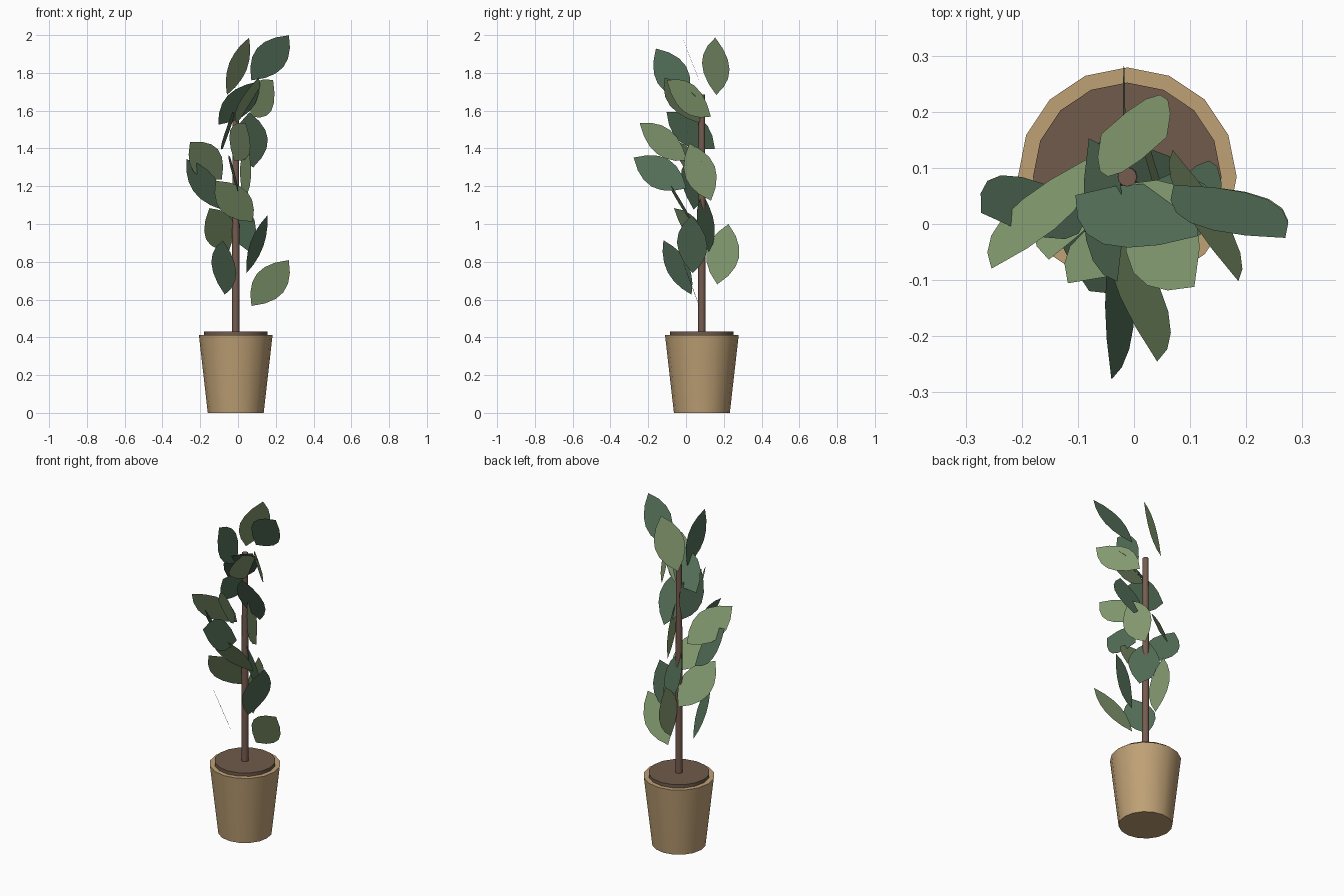
import bpy
import math
from mathutils import Vector

start_cube = bpy.data.objects.get("Cube")
if start_cube:
    bpy.data.objects.remove(start_cube, do_unlink=True)


def make_material(name, rgb):
    mat = bpy.data.materials.new(name)
    mat.use_nodes = True
    colour = (*rgb, 1)
    mat.diffuse_color = colour
    mat.node_tree.nodes["Principled BSDF"].inputs["Base Color"].default_value = colour
    return mat


clay = make_material("tan clay", (.52, .355, .18))
earth = make_material("brown soil", (.16, .105, .07))
bark = make_material("brown bark", (.18, .107, .078))
light_green = make_material("light leaf green", (.24, .34, .17))
dark_green = make_material("dark leaf green", (.09, .163, .1))

# Shared axis of pot, soil and stem
AXIS_X, AXIS_Y = -.012, .084


def add_round(name, sides, low_radius, high_radius, bottom, top, mat):
    """Upright smooth-sided cone frustum on the plant axis."""
    bpy.ops.mesh.primitive_cone_add(
        vertices=sides, radius1=low_radius, radius2=high_radius,
        depth=top - bottom, location=(AXIS_X, AXIS_Y, (bottom + top) / 2))
    obj = bpy.context.object
    obj.name = name
    obj.data.materials.append(mat)
    bpy.ops.object.shade_smooth_by_angle(angle=math.radians(40))
    return obj


add_round("pot", 16, .148, .195, 0, .412, clay)
add_round("soil", 16, .168, .168, .4, .432, earth)
add_round("stem", 12, .02, .017, .42, 1.685, bark)

LEAF_LENGTH, LEAF_WIDTH, LEAF_STEPS = .325, .176, 6


def add_leaf(name, base, tip, normal, mat):
    """Flat pointed blade from base to tip, facing along normal."""
    base, tip = Vector(base), Vector(tip)
    along = (tip - base).normalized()
    across = Vector(normal).cross(along).normalized()
    middle = (base + tip) / 2
    right_edge, left_edge = [], []
    for step in range(LEAF_STEPS + 1):
        t = step / LEAF_STEPS
        spine = middle + along * (t - .5) * LEAF_LENGTH
        half = across * LEAF_WIDTH / 2 * max(math.sin(math.pi * t), 0) ** .85
        right_edge.append(spine + half)
        if 0 < step < LEAF_STEPS:
            left_edge.append(spine - half)
    outline = right_edge + left_edge[::-1]
    mesh = bpy.data.meshes.new(name)
    mesh.from_pydata(outline, [], [list(range(len(outline)))])
    mesh.materials.append(mat)
    obj = bpy.data.objects.new(name, mesh)
    bpy.context.collection.objects.link(obj)


# Each leaf: base point, tip point, facing direction (top to bottom)
light_leaves = [
    ((-.06, .16, 1.68), (.06, .155, 1.99), (-.77, .56, .31)),
    ((.07, .13, 1.57), (.185, -.1, 1.76), (.75, .6, .26)),
    ((0, .06, 1.55), (.1, -.1, 1.76), (-.7, .3, .6)),
    ((-.02, 0, 1.34), (.04, -.24, 1.53), (.8, .48, .38)),
    ((-.09, .11, 1.24), (-.25, -.075, 1.43), (-.46, .8, .4)),
    ((.03, .13, 1.13), (.05, .02, 1.42), (.93, .3, .1)),
    ((.07, .03, 1.02), (-.11, -.1, 1.22), (-.1, .85, .5)),
    ((-.05, .14, .86), (-.15, -.06, 1.08), (-.5, .7, .42)),
    ((-.015, .165, .68), (-.02, .225, 1.0), (1, 0, 0)),
    ((.07, .07, .565), (.27, -.02, .81), (0, .93, .37)),
]
dark_leaves = [
    ((.07, .07, 1.76), (.27, -.025, 2.0), (0, .93, .38)),
    ((-.015, .01, 1.65), (-.015, -.16, 1.93), (1, 0, 0)),
    ((-.1, .05, 1.53), (.11, -.02, 1.75), (-.3, .75, .5)),
    ((-.08, .15, 1.4), (-.03, -.1, 1.59), (-.9, .1, .35)),
    ((.08, .095, 1.3), (.06, -.045, 1.59), (0, .9, .43)),
    ((-.01, 0, 1.19), (-.04, -.275, 1.35), (.96, .2, .2)),
    ((-.09, .04, 1.08), (-.27, .02, 1.34), (.5, .75, .4)),
    ((.06, .12, .86), (-.03, .09, 1.15), (.5, .84, .2)),
    ((.045, .035, .74), (.155, .03, 1.045), (-.85, .4, .3)),
    ((-.07, .03, .625), (-.08, -.12, .915), (.66, .66, .36)),
]

for label, leaves, mat in (("light_leaf", light_leaves, light_green),
                           ("dark_leaf", dark_leaves, dark_green)):
    for index, (base, tip, normal) in enumerate(leaves):
        add_leaf(f"{label}_{index + 1}", base, tip, normal, mat)
